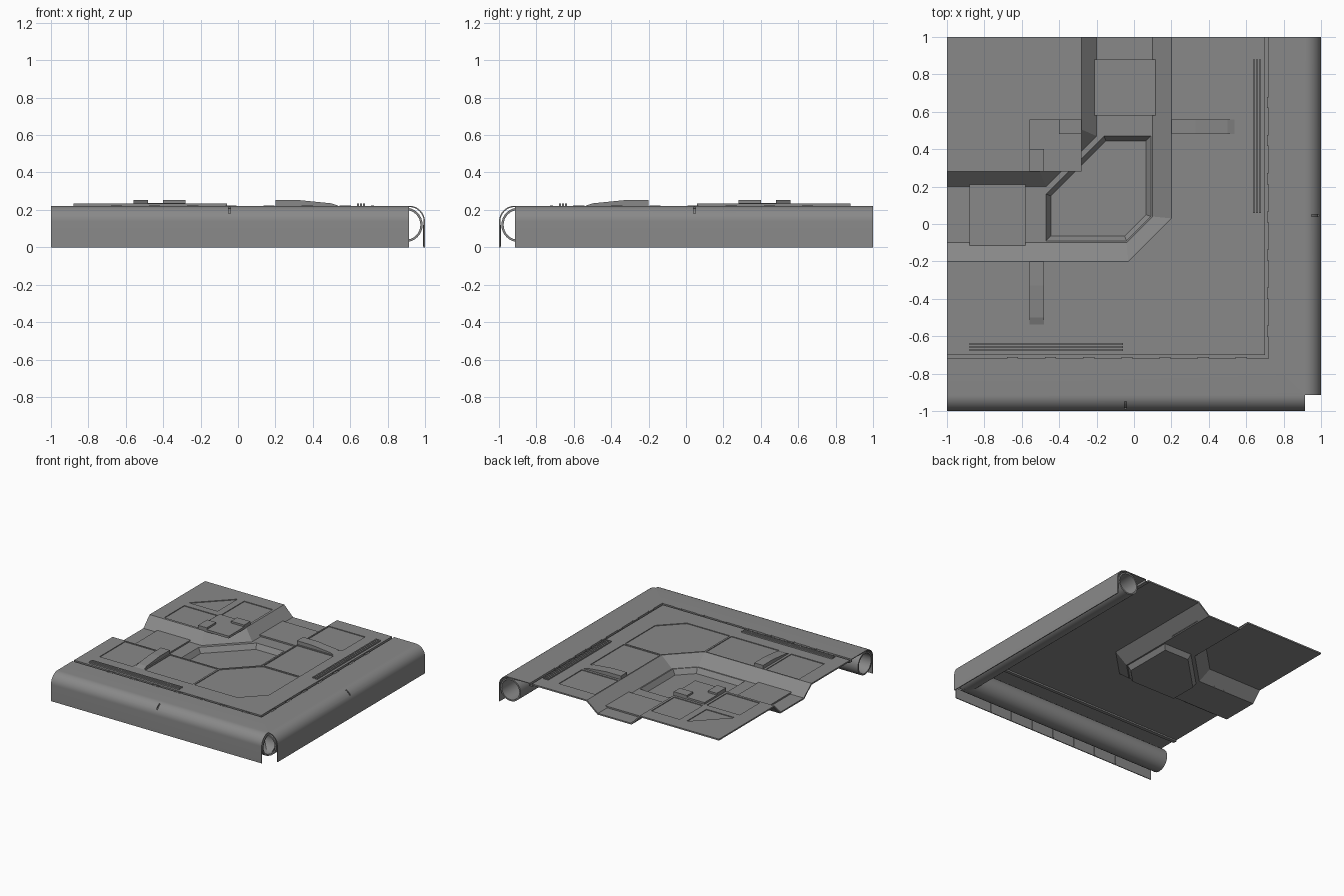
import bpy, bmesh, math
from mathutils import Vector

cube = bpy.data.objects.get("Cube")
if cube:
    bpy.data.objects.remove(cube)

TOP, FLOOR, PIT = 0.222, 0.14, 0.10
NOTCH = 0.915

grey = bpy.data.materials.new("plain grey")
grey.use_nodes = True
COLOUR = (0.25, 0.25, 0.25, 1)
grey.diffuse_color = COLOUR
grey.node_tree.nodes["Principled BSDF"].inputs["Base Color"].default_value = COLOUR


def flip(p):
    """Reflect a point across the tile's diagonal."""
    return (-p[1], -p[0], *p[2:])


def make(name, bm):
    """Weld, orient outward or upward, and link a mesh."""
    bmesh.ops.remove_doubles(bm, verts=bm.verts, dist=0.0005)
    bmesh.ops.recalc_face_normals(bm, faces=bm.faces)
    mesh = bpy.data.meshes.new(name)
    bm.to_mesh(mesh)
    bm.free()
    mesh.materials.append(grey)
    obj = bpy.data.objects.new(name, mesh)
    bpy.context.collection.objects.link(obj)
    return obj


def add_face(bm, points):
    return bm.faces.new([bm.verts.new(p) for p in points])


def prism(bm, outline, low, high):
    """Closed vertical prism over an outline."""
    face = add_face(bm, [(x, y, low) for x, y in outline])
    moved = bmesh.ops.extrude_face_region(bm, geom=[face])["geom"]
    verts = [v for v in moved if isinstance(v, bmesh.types.BMVert)]
    bmesh.ops.translate(bm, verts=verts, vec=(0, 0, high - low))
    if not face.is_valid or not any(f.normal for f in [face]):
        return
    bmesh.ops.recalc_face_normals(bm, faces=bm.faces)


def rect(x0, x1, y0, y1):
    return [(x0, y0), (x1, y0), (x1, y1), (x0, y1)]


def both(outlines):
    return outlines + [[flip(p) for p in o] for o in outlines]


def prisms(name, outlines, low, high):
    bm = bmesh.new()
    for o in outlines:
        prism(bm, o, low, high)
    return make(name, bm)


def face_up(obj):
    if sum(p.normal.z * p.area for p in obj.data.polygons) < 0:
        obj.data.flip_normals()


def thicken(obj, amount):
    face_up(obj)
    mod = obj.modifiers.new("thickness", 'SOLIDIFY')
    mod.thickness, mod.offset = amount, -1


def cut(obj, cutter):
    cutter.hide_render = True
    cutter.hide_viewport = True
    mod = obj.modifiers.new("cut", 'BOOLEAN')
    mod.operation, mod.solver, mod.object = 'DIFFERENCE', 'EXACT', cutter


def finish(obj, smooth):
    """Bake modifiers, then set shading."""
    deps = bpy.context.evaluated_depsgraph_get()
    mesh = bpy.data.meshes.new_from_object(obj.evaluated_get(deps))
    obj.modifiers.clear()
    obj.data = mesh
    if smooth:
        mesh.polygons.foreach_set("use_smooth", [True] * len(mesh.polygons))
        mesh.set_sharp_from_angle(angle=math.radians(30))


# Deck: two raised plates, a bent channel between them, a six-sided pit
high_edge = [(-1, 0.28), (-0.505, 0.28), (-0.28, 0.505), (-0.28, 1)]
high_foot = [(-1, 0.2), (-0.47, 0.2), (-0.2, 0.47), (-0.2, 1)]
low_foot = [(-1, -0.1), (-0.04, -0.1), (0.1, 0.04), (0.1, 1)]
low_edge = [(-1, -0.2), (-0.03, -0.2), (0.2, 0.03), (0.2, 1)]
pit_rim = [(-0.47, -0.09), (-0.04, -0.09), (0.09, 0.04),
           (0.09, 0.47), (-0.16, 0.47), (-0.47, 0.16)]
pit_base = [(-0.445, -0.065), (-0.05, -0.065), (0.065, 0.05),
            (0.065, 0.445), (-0.15, 0.445), (-0.445, 0.15)]


def at(points, z):
    return [(x, y, z) for x, y in points]


bm = bmesh.new()
add_face(bm, at(high_edge + [(-1, 1)], TOP))
add_face(bm, at(low_edge + [(0.7, 1), (0.7, -0.7), (-1, -0.7)], TOP))
for upper, lower in ((high_edge, high_foot), (low_edge, low_foot)):
    a, b = at(upper, TOP), at(lower, FLOOR)
    for i in range(3):
        add_face(bm, [a[i], a[i + 1], b[i + 1], b[i]])
rim, base = at(pit_rim, FLOOR), at(pit_base, PIT)
for i in range(6):
    j = (i + 1) % 6
    add_face(bm, [rim[i], rim[j], base[j], base[i]])
add_face(bm, base)
edges = []
for loop in (at(low_foot + high_foot[::-1], FLOOR), rim):
    verts = [bm.verts.new(p) for p in loop]
    edges += [bm.edges.new((verts[i - 1], verts[i])) for i in range(len(verts))]
bmesh.ops.triangle_fill(bm, edges=edges, use_beauty=True, use_dissolve=False,
                        normal=(0, 0, 1))
deck = make("deck", bm)
thicken(deck, 0.012)

# Shallow recessed panels in the plates
recesses = both([
    rect(-0.88, -0.58, 0.3, 0.56),
    rect(-0.88, -0.58, -0.54, -0.21),
    rect(-0.47, -0.035, -0.54, -0.21),
])
recesses += [
    [(-0.88, 0.62), (-0.62, 0.62), (-0.62, 0.88)],
    [(-0.02, -0.54), (0.37, -0.54), (0.54, -0.37), (0.54, 0.02),
     (0.21, 0.02), (-0.02, -0.21)],
]
cut(deck, prisms("panel_cutter", recesses, TOP - 0.006, TOP + 0.05))
finish(deck, False)

# Raised panels on the channel floor
prisms("channel_panels", both([rect(-0.88, -0.58, -0.115, 0.21)]),
       FLOOR - 0.005, FLOOR + 0.012)

# Rounded border strips with an inner groove, mitred at the corner
profile = [(0.7, TOP), (0.7, TOP - 0.018), (0.72, TOP - 0.018), (0.72, TOP)]
for i in range(13):
    t = math.radians(90 - 7.5 * i)
    profile.append((NOTCH + 0.085 * math.cos(t), TOP - 0.085 + 0.085 * math.sin(t)))
profile.append((1, 0))
ring = [(0.895 + 0.092 * math.cos(math.tau * i / 32),
         0.12 + 0.092 * math.sin(math.tau * i / 32)) for i in range(33)]


def strip(name, section, mirrored, mitred):
    bm = bmesh.new()
    for (d0, z0), (d1, z1) in zip(section, section[1:]):
        e0, e1 = [-min(d, NOTCH) if mitred else -NOTCH for d in (d0, d1)]
        quad = [(d0, e0, z0), (d1, e1, z1), (d1, 1, z1), (d0, 1, z0)]
        add_face(bm, [flip(p) for p in quad] if mirrored else quad)
    return make(name, bm)


seams = prisms("seam_cutter", both([rect(-0.05, -0.04, -1.05, -0.95)]), 0.18, 0.3)
for side, mirrored in (("left", False), ("front", True)):
    border = strip(side + "_border", profile, mirrored, True)
    thicken(border, 0.007)
    cut(border, seams)
    finish(border, True)
    # Duct running under the border
    duct = strip(side + "_duct", ring, mirrored, False)
    mod = duct.modifiers.new("thickness", 'SOLIDIFY')
    mod.thickness, mod.offset = 0.012, -1
    finish(duct, True)

# Slim ridges, groove clips and wall ribs along both borders
prisms("ridges", both([rect(-0.88, -0.06, y, y + 0.011)
                       for y in (-0.648, -0.664, -0.68)]), TOP - 0.004, TOP + 0.011)
stations = [-0.65 + 0.204 * i for i in range(7)]
prisms("groove_clips", both([rect(x - 0.03, x + 0.03, -0.727, -0.712)
                             for x in stations]), TOP - 0.02, TOP + 0.002)
prisms("wall_ribs", both([rect(x - 0.004, x + 0.004, -0.994, -0.988)
                          for x in stations]), 0.005, 0.12)

# Corner slab and its two clamps
prisms("corner_slab", [rect(-0.56, -0.28, 0.28, 0.56)], TOP - 0.004, 0.237)
prisms("corner_clamps", both([rect(-0.56, -0.48, 0.28, 0.4)]), 0.23, 0.252)

# Ramped clamps on the lower plate
side_line = [(-0.2, TOP - 0.005), (-0.2, 0.252), (-0.33, 0.252), (-0.5, 0.235),
             (-0.55, TOP - 0.005)]
bm = bmesh.new()
for mirror in (False, True):
    ends = []
    for x in (-0.56, -0.48):
        pts = [(x, y, z) for y, z in side_line]
        ends.append([flip(p) for p in pts] if mirror else pts)
    for e in ends:
        add_face(bm, e)
    for i in range(len(side_line)):
        add_face(bm, [ends[0][i - 1], ends[0][i], ends[1][i], ends[1][i - 1]])
make("ramped_clamps", bm)
